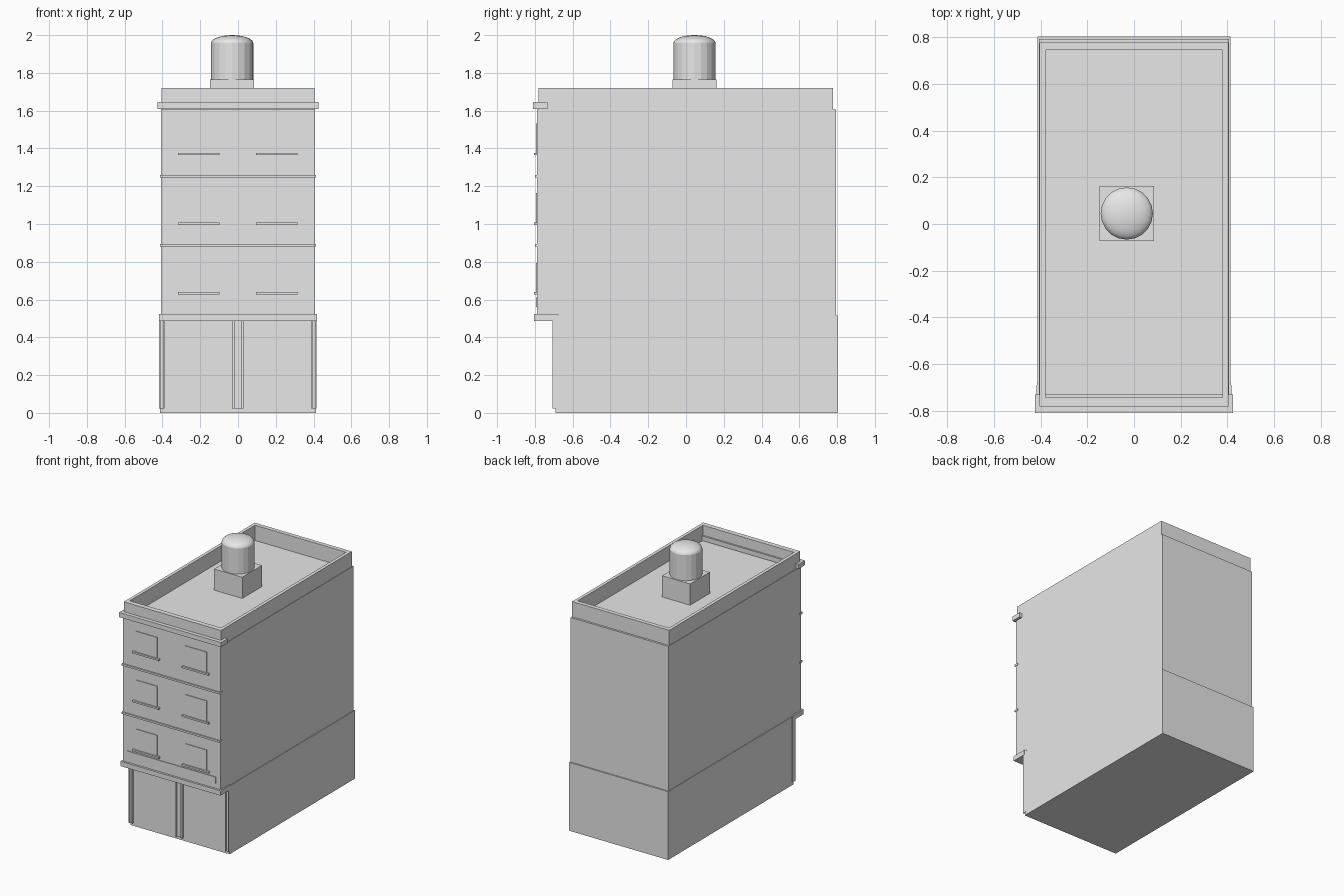
import bpy, bmesh, math

old = bpy.data.objects.get("Cube")
if old:
    bpy.data.objects.remove(old, do_unlink=True)

grey = bpy.data.materials.new("light_grey")
grey.use_nodes = True
COLOUR = (0.8, 0.8, 0.8, 1)
grey.diffuse_color = COLOUR
grey.node_tree.nodes["Principled BSDF"].inputs["Base Color"].default_value = COLOUR


def finish(name, bm):
    bmesh.ops.recalc_face_normals(bm, faces=bm.faces[:])
    mesh = bpy.data.meshes.new(name)
    bm.to_mesh(mesh)
    bm.free()
    mesh.materials.append(grey)
    obj = bpy.data.objects.new(name, mesh)
    bpy.context.collection.objects.link(obj)
    return obj


def box(name, x, y, z):
    """Box from (min, max) pairs on each axis."""
    bm = bmesh.new()
    bmesh.ops.create_cube(bm, size=1)
    for v in bm.verts:
        v.co = [r[0] if c < 0 else r[1] for c, r in zip(v.co, (x, y, z))]
    return finish(name, bm)


def span(half):
    return (-half, half)


# Main masses: recessed ground floor and overhanging upper floors
FRONT = -0.79
box("ground_floor", span(0.413), (-0.69, 0.803), (0, 0.515))
box("upper_floors", span(0.408), (FRONT, 0.793), (0.49, 1.605))

# Parapet: one open ring around the flat roof
bm = bmesh.new()
loops = []
for hx, y0, y1, z in ((0.405, -0.782, 0.778, 1.6), (0.405, -0.782, 0.778, 1.72),
                      (0.38, -0.745, 0.746, 1.72), (0.38, -0.745, 0.746, 1.6)):
    loops.append([bm.verts.new((x, y, z)) for x, y in
                  ((-hx, y0), (hx, y0), (hx, y1), (-hx, y1))])
for i in range(4):
    a, b = loops[i], loops[(i + 1) % 4]
    for j in range(4):
        k = (j + 1) % 4
        bm.faces.new((a[j], a[k], b[k], b[j]))
finish("parapet", bm)

# Horizontal trim on the front
box("cornice", span(0.425), (-0.81, -0.732), (1.61, 1.645))
box("shop_cornice", span(0.418), (-0.805, -0.69), (0.487, 0.523))
for i, z in enumerate((0.88, 1.245)):
    box(f"floor_band_{i + 1}", span(0.412), (-0.8, FRONT + 0.02), (z, z + 0.014))
box("sign_panel", span(0.37), (FRONT - 0.005, FRONT + 0.01), (0.56, 0.61))

# Window panels with sills
for floor, z in enumerate((0.626, 0.996, 1.364)):
    for side, x in (("right", -0.208), ("left", 0.205)):
        box(f"window_{side}_{floor + 1}", (x - 0.09, x + 0.09),
            (FRONT - 0.005, FRONT + 0.01), (z + 0.012, z + 0.168))
        box(f"sill_{side}_{floor + 1}", (x - 0.11, x + 0.11),
            (-0.806, FRONT + 0.01), (z, z + 0.013))

# Shopfront pilasters, each with a raised strip on both edges
for name, x0, x1 in (("right", -0.417, -0.389), ("centre", -0.033, 0.029),
                     ("left", 0.387, 0.416)):
    box(f"pilaster_{name}", (x0, x1), (-0.698, -0.675), (0.022, 0.52))
    strip = (x1 - x0) * 0.22
    for edge, a in (("a", x0), ("b", x1 - strip)):
        box(f"pilaster_{name}_strip_{edge}", (a, a + strip), (-0.706, -0.69), (0.022, 0.49))

# Rooftop water tank on a square base
TX, TY, R = -0.031, 0.045, 0.112
box("tank_base", (TX - 0.117, TX + 0.117), (TY - 0.117, TY + 0.117), (1.6, 1.765))
SIDES, STEPS = 20, 6
profile = [(R, 1.765), (R, 1.958)]
for i in range(1, STEPS):
    t = math.pi / 2 * i / STEPS
    profile.append((R * math.cos(t), 1.958 + 0.042 * math.sin(t)))
bm = bmesh.new()
rings = [[bm.verts.new((TX + r * math.cos(math.tau * i / SIDES),
                        TY + r * math.sin(math.tau * i / SIDES), z))
          for i in range(SIDES)] for r, z in profile]
top = bm.verts.new((TX, TY, 2))
bm.faces.new(rings[0])
for i in range(SIDES):
    j = (i + 1) % SIDES
    for a, b in zip(rings, rings[1:]):
        bm.faces.new((a[i], a[j], b[j], b[i]))
    bm.faces.new((rings[-1][i], rings[-1][j], top))
for f in bm.faces:
    f.smooth = min(v.co.z for v in f.verts) > 1.9
finish("water_tank", bm)
